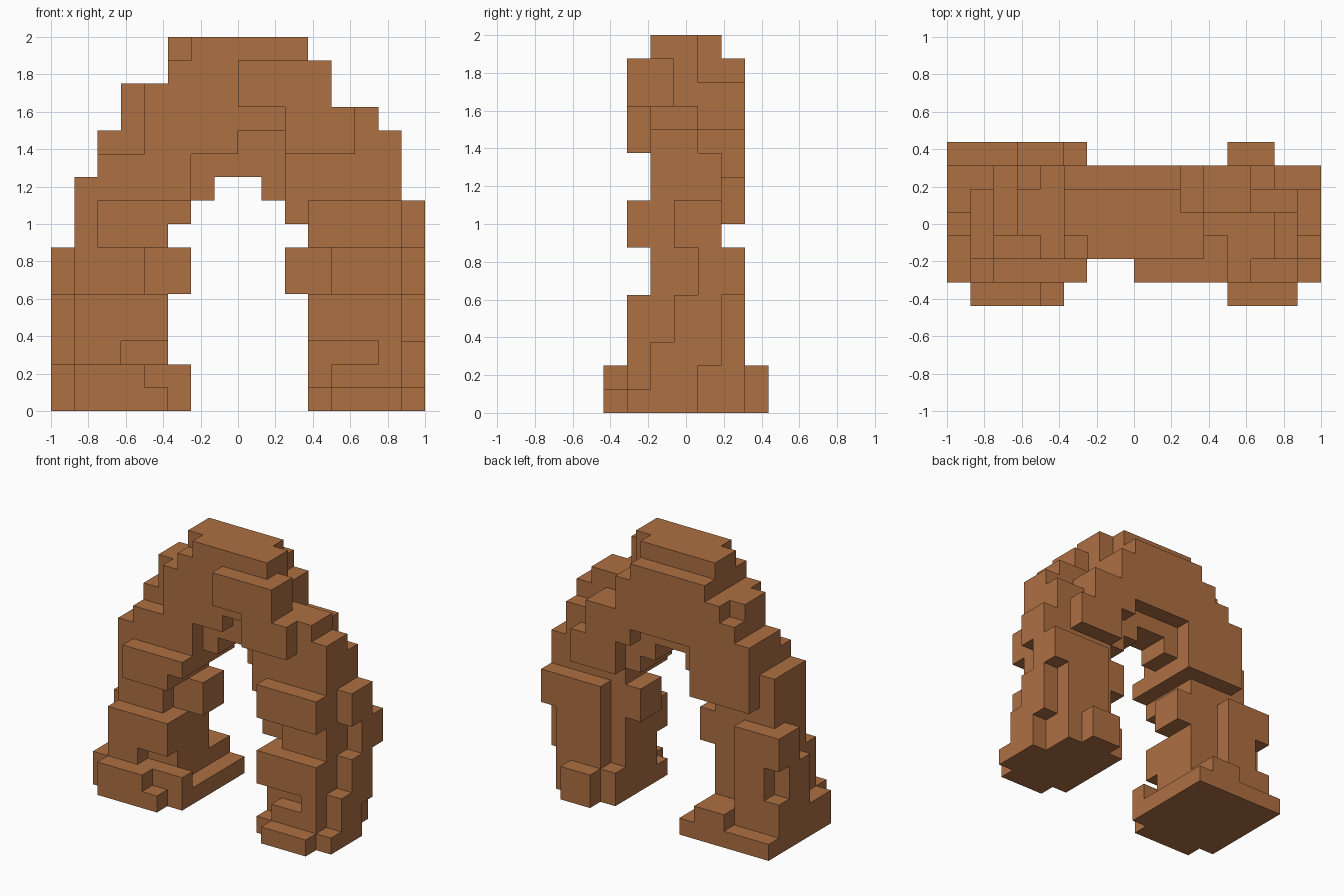
import bpy
import bmesh
from mathutils import Vector

UNIT = 0.125
ORIGIN = Vector((-1.0, -0.4375, 0.0))

start_cube = bpy.data.objects.get("Cube")
if start_cube:
    bpy.data.objects.remove(start_cube, do_unlink=True)

# Single warm brown stone material
stone = bpy.data.materials.new("brown_stone")
stone.use_nodes = True
colour = (0.42, 0.16, 0.055, 1.0)
stone.diffuse_color = colour
stone.node_tree.nodes["Principled BSDF"].inputs["Base Color"].default_value = colour


def cells(x, y, z):
    return {(i, j, k) for i in range(*x) for j in range(*y) for k in range(*z)}


class Part:
    """A part stacked from grid blocks, with optional carved notches."""

    def __init__(self, name):
        self.name = name
        self.filled = set()

    def add(self, x, y, z):
        self.filled |= cells(x, y, z)

    def carve(self, x, y, z):
        self.filled -= cells(x, y, z)


def build(part, solid):
    """Skin the part with the outside faces of the whole solid."""
    bm = bmesh.new()
    for cell in sorted(part.filled):
        for axis in range(3):
            for side in (0, 1):
                neighbour = list(cell)
                neighbour[axis] += 2 * side - 1
                if tuple(neighbour) in solid:
                    continue
                u, v = (axis + 1) % 3, (axis + 2) % 3
                ring = []
                for du, dv in ((0, 0), (1, 0), (1, 1), (0, 1)):
                    corner = Vector(cell)
                    corner[axis] += side
                    corner[u] += du
                    corner[v] += dv
                    ring.append(bm.verts.new(ORIGIN + corner * UNIT))
                bm.faces.new(ring if side else ring[::-1])
    bmesh.ops.remove_doubles(bm, verts=bm.verts, dist=UNIT / 100)
    mesh = bpy.data.meshes.new(part.name)
    bm.to_mesh(mesh)
    bm.free()
    mesh.materials.append(stone)
    obj = bpy.data.objects.new(part.name, mesh)
    bpy.context.collection.objects.link(obj)


# Wide foot under the -x leg
wide_foot = Part("right_foot")
wide_foot.add(x=(0, 6), y=(1, 7), z=(0, 1))
wide_foot.add(x=(0, 5), y=(1, 6), z=(1, 2))
wide_foot.add(x=(5, 6), y=(1, 2), z=(1, 2))
wide_foot.add(x=(3, 5), y=(6, 7), z=(1, 2))
wide_foot.add(x=(1, 4), y=(0, 1), z=(0, 2))
wide_foot.add(x=(4, 5), y=(0, 1), z=(0, 1))

# Leg on the -x side
right_leg = Part("right_leg")
right_leg.add(x=(1, 5), y=(1, 5), z=(2, 5))
right_leg.carve(x=(3, 5), y=(1, 2), z=(2, 3))
right_leg.add(x=(0, 1), y=(3, 6), z=(2, 5))
right_leg.add(x=(0, 1), y=(4, 6), z=(5, 7))
right_leg.add(x=(1, 3), y=(5, 6), z=(2, 7))
right_leg.carve(x=(0, 1), y=(5, 6), z=(3, 5))
right_leg.add(x=(1, 4), y=(2, 5), z=(5, 7))
right_leg.add(x=(4, 6), y=(3, 5), z=(5, 7))
right_leg.add(x=(1, 5), y=(2, 5), z=(7, 8))
right_leg.add(x=(1, 6), y=(2, 5), z=(8, 10))
right_leg.add(x=(2, 5), y=(1, 2), z=(7, 9))
right_leg.add(x=(5, 6), y=(1, 2), z=(8, 9))
right_leg.add(x=(2, 6), y=(5, 6), z=(8, 10))

# Foot under the +x leg
narrow_foot = Part("left_foot")
narrow_foot.add(x=(11, 15), y=(1, 6), z=(0, 2))
narrow_foot.carve(x=(11, 12), y=(1, 2), z=(1, 2))
narrow_foot.add(x=(12, 15), y=(0, 1), z=(0, 1))
narrow_foot.add(x=(15, 16), y=(1, 2), z=(0, 1))
narrow_foot.add(x=(15, 16), y=(2, 4), z=(0, 2))
narrow_foot.add(x=(12, 14), y=(6, 7), z=(0, 2))

# Leg on the +x side
left_leg = Part("left_leg")
left_leg.add(x=(11, 15), y=(1, 5), z=(2, 5))
left_leg.carve(x=(11, 14), y=(1, 2), z=(2, 3))
left_leg.add(x=(15, 16), y=(2, 5), z=(2, 3))
left_leg.add(x=(15, 16), y=(3, 5), z=(3, 5))
left_leg.add(x=(12, 15), y=(5, 6), z=(2, 7))
left_leg.add(x=(15, 16), y=(4, 6), z=(5, 7))
left_leg.add(x=(12, 15), y=(2, 5), z=(5, 7))
left_leg.add(x=(10, 12), y=(3, 5), z=(5, 7))
left_leg.add(x=(11, 15), y=(1, 5), z=(7, 9))
left_leg.add(x=(15, 16), y=(3, 5), z=(7, 9))
left_leg.add(x=(10, 11), y=(2, 5), z=(8, 9))
left_leg.add(x=(10, 15), y=(2, 5), z=(9, 10))
left_leg.add(x=(11, 14), y=(5, 6), z=(8, 10))

# Arch core spanning both legs, stepped at the shoulders
arch = Part("arch_span")
arch.add(x=(2, 15), y=(2, 5), z=(10, 12))
arch.carve(x=(2, 4), y=(2, 3), z=(11, 12))
arch.carve(x=(13, 15), y=(4, 5), z=(11, 12))
arch.carve(x=(6, 10), y=(2, 3), z=(10, 12))
arch.add(x=(6, 8), y=(2, 3), z=(11, 12))
arch.add(x=(3, 11), y=(2, 5), z=(12, 14))
arch.carve(x=(3, 4), y=(2, 3), z=(12, 14))
arch.add(x=(11, 14), y=(2, 4), z=(12, 13))
arch.add(x=(5, 11), y=(2, 5), z=(14, 16))
arch.carve(x=(5, 6), y=(2, 3), z=(15, 16))
arch.carve(x=(10, 11), y=(4, 5), z=(14, 16))

# Ragged underside of the arch
for inner in (6, 9):
    arch.add(x=(inner, inner + 1), y=(3, 5), z=(9, 10))

# Raised slab on the front of the arch
front_slab = Part("front_slab")
front_slab.add(x=(8, 12), y=(1, 2), z=(13, 15))
front_slab.add(x=(11, 12), y=(2, 3), z=(13, 15))
front_slab.add(x=(10, 13), y=(1, 2), z=(11, 13))

# Stepped slab on the back of the arch
back_slab = Part("back_slab")
back_slab.add(x=(2, 6), y=(5, 6), z=(10, 12))
back_slab.add(x=(3, 4), y=(5, 6), z=(12, 13))
back_slab.add(x=(4, 5), y=(5, 6), z=(12, 14))
back_slab.add(x=(5, 10), y=(5, 6), z=(11, 15))
back_slab.add(x=(10, 11), y=(5, 6), z=(10, 14))
back_slab.add(x=(11, 13), y=(5, 6), z=(10, 12))

parts = [wide_foot, right_leg, narrow_foot, left_leg, arch, front_slab, back_slab]
solid = set().union(*(part.filled for part in parts))
for part in parts:
    build(part, solid)
